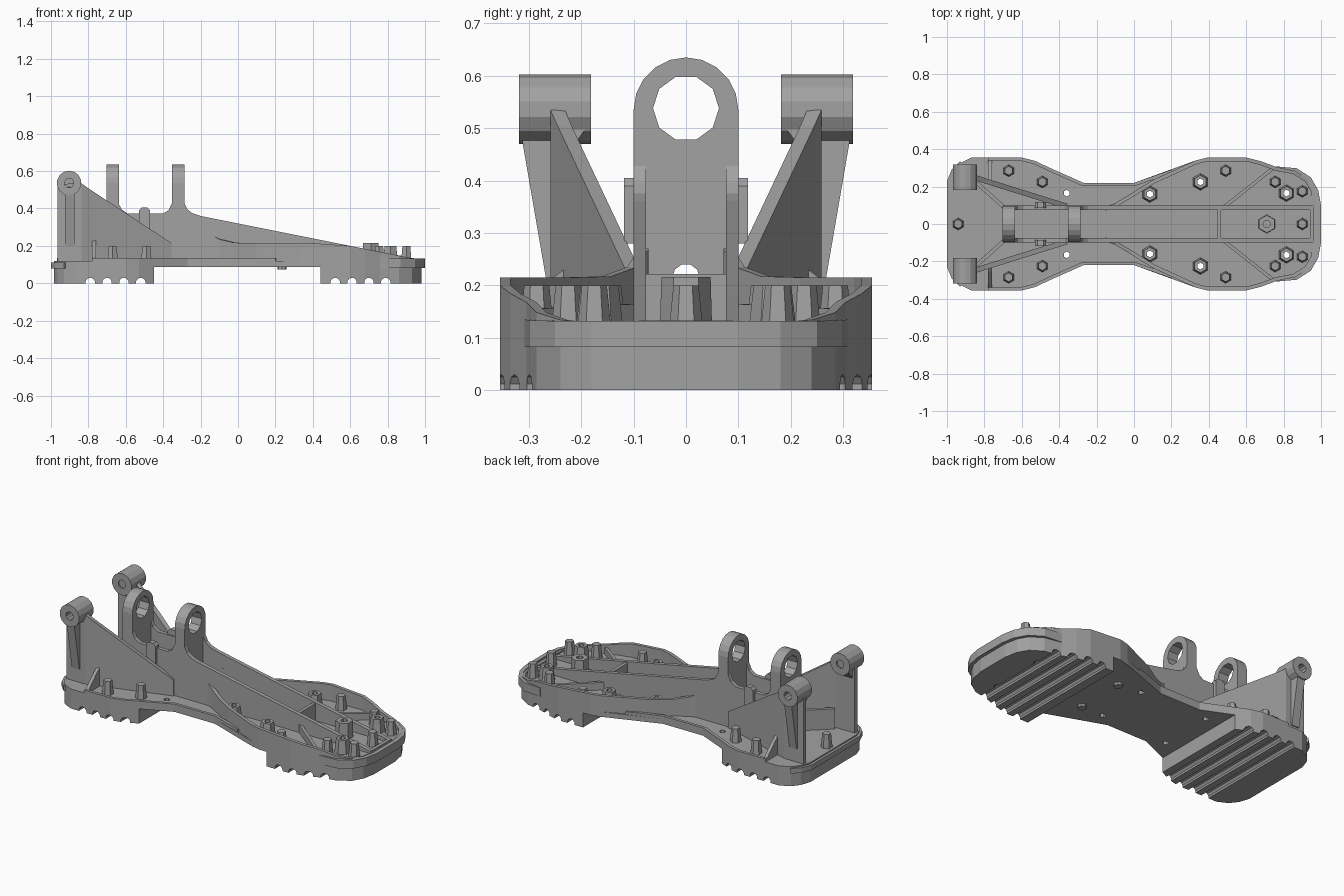
import bpy, bmesh, math
from mathutils import Vector, Matrix

if "Cube" in bpy.data.objects:
    bpy.data.objects.remove(bpy.data.objects["Cube"])

grey = bpy.data.materials.new("grey plastic")
grey.diffuse_color = (0.36, 0.36, 0.36, 1)
grey.use_nodes = True
grey.node_tree.nodes["Principled BSDF"].inputs["Base Color"].default_value = grey.diffuse_color


def finish(bm, name, mirror=False):
    if mirror:
        dup = bmesh.ops.duplicate(bm, geom=bm.verts[:] + bm.edges[:] + bm.faces[:])
        bmesh.ops.scale(bm, vec=(1, -1, 1), verts=[g for g in dup["geom"] if isinstance(g, bmesh.types.BMVert)])
    bmesh.ops.recalc_face_normals(bm, faces=bm.faces[:])
    me = bpy.data.meshes.new(name)
    bm.to_mesh(me)
    bm.free()
    me.materials.append(grey)
    ob = bpy.data.objects.new(name, me)
    bpy.context.collection.objects.link(ob)
    return ob


def prism(name, pts, a, b, axis="z", mirror=False):
    """Extrude a 2D profile between a and b along an axis."""
    place = {"z": lambda p, t: (p[0], p[1], t), "y": lambda p, t: (p[0], t, p[1]),
             "x": lambda p, t: (t, p[0], p[1])}[axis]
    bm = bmesh.new()
    lo = [bm.verts.new(place(p, a)) for p in pts]
    hi = [bm.verts.new(place(p, b)) for p in pts]
    bm.faces.new(lo)
    bm.faces.new(hi)
    for i in range(len(pts)):
        j = (i + 1) % len(pts)
        bm.faces.new((lo[i], lo[j], hi[j], hi[i]))
    return finish(bm, name, mirror)


def wall(name, pts, thick, z0, mirror=True, side=0.0):
    """Upright wall along (x, y, top) points; side shifts it across its path."""
    bm, rings = bmesh.new(), []
    p2 = [Vector(p[:2]) for p in pts]
    for i, p in enumerate(pts):
        d = Vector((0, 0))
        if i:
            d += (p2[i] - p2[i - 1]).normalized()
        if i < len(pts) - 1:
            d += (p2[i + 1] - p2[i]).normalized()
        d.normalize()
        n = Vector((-d.y, d.x))
        l, r = p2[i] + n * thick * (0.5 + side), p2[i] - n * thick * (0.5 - side)
        rings.append([bm.verts.new(v) for v in
                      ((l.x, l.y, z0), (r.x, r.y, z0), (r.x, r.y, p[2]), (l.x, l.y, p[2]))])
    bm.faces.new(rings[0])
    bm.faces.new(rings[-1])
    for s, t in zip(rings, rings[1:]):
        for k in range(4):
            bm.faces.new((s[k], s[(k + 1) % 4], t[(k + 1) % 4], t[k]))
    return finish(bm, name, mirror)


def rods(name, items, sides, axis="z"):
    """Cones given as (centre, r1, r2, length)."""
    bm = bmesh.new()
    rot = {"z": Matrix(), "y": Matrix.Rotation(math.pi / 2, 4, "X"), "x": Matrix.Rotation(math.pi / 2, 4, "Y")}[axis]
    for c, r1, r2, h in items:
        bmesh.ops.create_cone(bm, cap_ends=True, segments=sides, radius1=r1, radius2=r2, depth=h,
                              matrix=Matrix.Translation(c) @ rot)
    return finish(bm, name)


def cut(ob, cutter):
    mod = ob.modifiers.new("cut", "BOOLEAN")
    mod.operation, mod.object, mod.solver = "DIFFERENCE", cutter, "EXACT"
    cutter.hide_render = True
    cutter.hide_viewport = True
    cutter.display_type = "WIRE"


def both(pts):
    return [(x, s * y) for x, y in pts for s in ((1, -1) if y else (1,))]


def loop(half):
    return half + [(x, -y) for x, y in reversed(half)]


# Outline of the foot plate, heel at -x and toe at +x
heel = [(-0.985, 0.22), (-0.965, 0.28), (-0.93, 0.325), (-0.87, 0.355), (-0.6, 0.355), (-0.53, 0.338)]
waist = [(-0.45, 0.30), (-0.27, 0.22), (0.0, 0.22)]
toe = [(0.33, 0.34), (0.39, 0.355), (0.6, 0.355), (0.68, 0.335), (0.76, 0.305),
       (0.86, 0.285), (0.93, 0.24), (0.965, 0.18), (0.98, 0.1)]
big = both([(0.085, 0.16), (0.355, 0.225), (0.815, 0.165)])
small = both([(-0.67, 0.285), (-0.49, 0.225), (-0.94, 0), (0.49, 0.285), (0.755, 0.225), (0.9, 0.175), (0.9, 0)])

# Deck and its through holes
deck = prism("deck", loop(heel + waist + toe), 0.088, 0.118)
holes = [((x, y, 0.1), 0.018, 0.018, 0.4) for x, y in big + both([(-0.36, 0.165)])]
hole_cutter = rods("deck_hole_cutter", holes, 6)
cut(deck, hole_cutter)

# Soles with cross grooves
for name, pts, xs in (("heel_sole", heel + [(-0.45, 0.30)], (-0.79, -0.70, -0.61, -0.52)),
                      ("toe_sole", [(0.44, 0.355)] + toe[2:], (0.52, 0.61, 0.70, 0.79))):
    sole = prism(name, loop(pts), 0.0, 0.09)
    cut(sole, rods(name + "_groove_cutter", [((x, 0, 0.004), 0.026, 0.026, 1.0) for x in xs], 10, "y"))
    if name == "toe_sole":
        cut(sole, hole_cutter)

# Rims: low around heel and waist, tall around the forefoot
wall("heel_rim", [(x, y, 0.135) for x, y in [(-0.78, 0.355)] + heel[4:] + waist + [(0.2, 0.29)]], 0.018, 0.09, side=-0.5)


def slope(x):
    return min(0.215, 0.18 - (x - 0.7) * 0.2)


wall("forefoot_rim", [(-0.16, 0.09, 0.27), (-0.1, 0.112, 0.235), (-0.02, 0.16, 0.217), (0.1, 0.235, 0.215)] +
     [(x, y, slope(x)) for x, y in toe] + [(0.98, 0, slope(0.98))], 0.02, 0.1, side=-0.5)
# Lips at the ends
wall("heel_lip", [(-1.0, -0.23, 0.11), (-1.0, 0.23, 0.11), (-0.975, 0.29, 0.11), (-0.93, 0.335, 0.11)],
     0.03, 0.08, side=-0.5)
wall("toe_lip", [(0.76, 0.308, 0.135), (0.87, 0.298, 0.133), (0.945, 0.25, 0.132), (0.985, 0.18, 0.132),
                 (1.0, 0.1, 0.132), (1.0, 0, 0.132)], 0.025, 0.082, side=-0.5)

# Central spine: two sloping side walls
side = [(-0.70, 0.11), (-0.70, 0.42), (-0.635, 0.42), (-0.62, 0.392), (-0.59, 0.373), (-0.40, 0.373),
        (-0.37, 0.392), (-0.353, 0.43), (-0.287, 0.43), (-0.27, 0.395), (-0.245, 0.375), (-0.20, 0.36),
        (0.70, 0.18), (0.96, 0.13), (0.96, 0.11)]
prism("spine_side", side, 0.076, 0.1, "y", mirror=True)
prism("spine_cross_wall", [(-0.09, 0.11), (0.09, 0.11), (0.09, 0.222), (-0.09, 0.222)], 0.445, 0.465, "x")
prism("spine_end_wall", [(-0.09, 0.11), (0.09, 0.11), (0.09, 0.133), (-0.09, 0.133)], 0.94, 0.96, "x")

# Pivot lugs with large bores
arch = [(-0.1, 0.11), (0.1, 0.11)] + [(0.1 * math.cos(a), 0.535 + 0.1 * math.sin(a))
                                      for a in [math.pi * i / 10 for i in range(11)]]
bore = rods("lug_bore_cutter", [((-0.5, 0, 0.538), 0.063, 0.063, 1.0), ((-0.5, 0, 0.215), 0.026, 0.026, 1.0)], 10, "x")
for name, x in (("rear_lug", -0.702), ("front_lug", -0.352)):
    cut(prism(name, arch, x, x + 0.066, "x"), bore)

# Small bosses on the spine sides
prism("side_boss", [(-0.53, 0.28), (-0.47, 0.28), (-0.47, 0.39), (-0.485, 0.405), (-0.515, 0.405), (-0.53, 0.39)],
      0.085, 0.118, "y", mirror=True)

# Heel towers: upright plate, sloping brace, foot rib, gusset and pivot boss
wall("tower_plate", [(-0.965, 0.245, 0.53), (-0.84, 0.245, 0.535), (-0.80, 0.232, 0.505), (-0.36, 0.095, 0.215)],
     0.028, 0.1)
wall("tower_strut", [(-0.84, 0.22, 0.24), (-0.69, 0.085, 0.24)], 0.02, 0.1)
wall("tower_gusset", [(-0.77, 0.22, 0.24), (-0.77, 0.26, 0.21), (-0.77, 0.345, 0.13)], 0.02, 0.1)
prism("tower_rib", [(0.25, 0.2), (0.265, 0.2), (0.315, 0.49), (0.25, 0.52)], -0.925, -0.875, "x", mirror=True)
prism("tower_web", [(0.25, 0.42), (0.19, 0.5), (0.19, 0.56), (0.25, 0.56)], -0.95, -0.85, "x", mirror=True)
boss = rods("tower_boss", [((-0.903, s * 0.25, 0.536), 0.066, 0.066, 0.138) for s in (1, -1)], 14, "y")
cut(boss, rods("boss_bore_cutter", [((-0.903, 0, 0.536), 0.025, 0.025, 1.0)], 10, "y"))

# Stiffening ribs of the forefoot
wall("toe_rib", [(0.48, 0.09, 0.165), (0.74, 0.295, 0.155)], 0.018, 0.1)

# Posts
rods("small_post", [((x, y, 0.155), 0.033, 0.024, 0.09) for x, y in small], 6)
post = rods("large_post", [((x, y, 0.155), 0.046, 0.036, 0.09) for x, y in big], 6)
cut(post, hole_cutter)
hub = rods("toe_hub", [((0.71, 0, 0.163), 0.05, 0.047, 0.106)], 6)
cut(hub, rods("hub_bore_cutter", [((0.71, 0, 0.2), 0.02, 0.02, 0.1)], 8))
rods("under_peg", [((0.235, y, 0.085), 0.025, 0.025, 0.022) for y in (0.15, -0.15)], 8)
